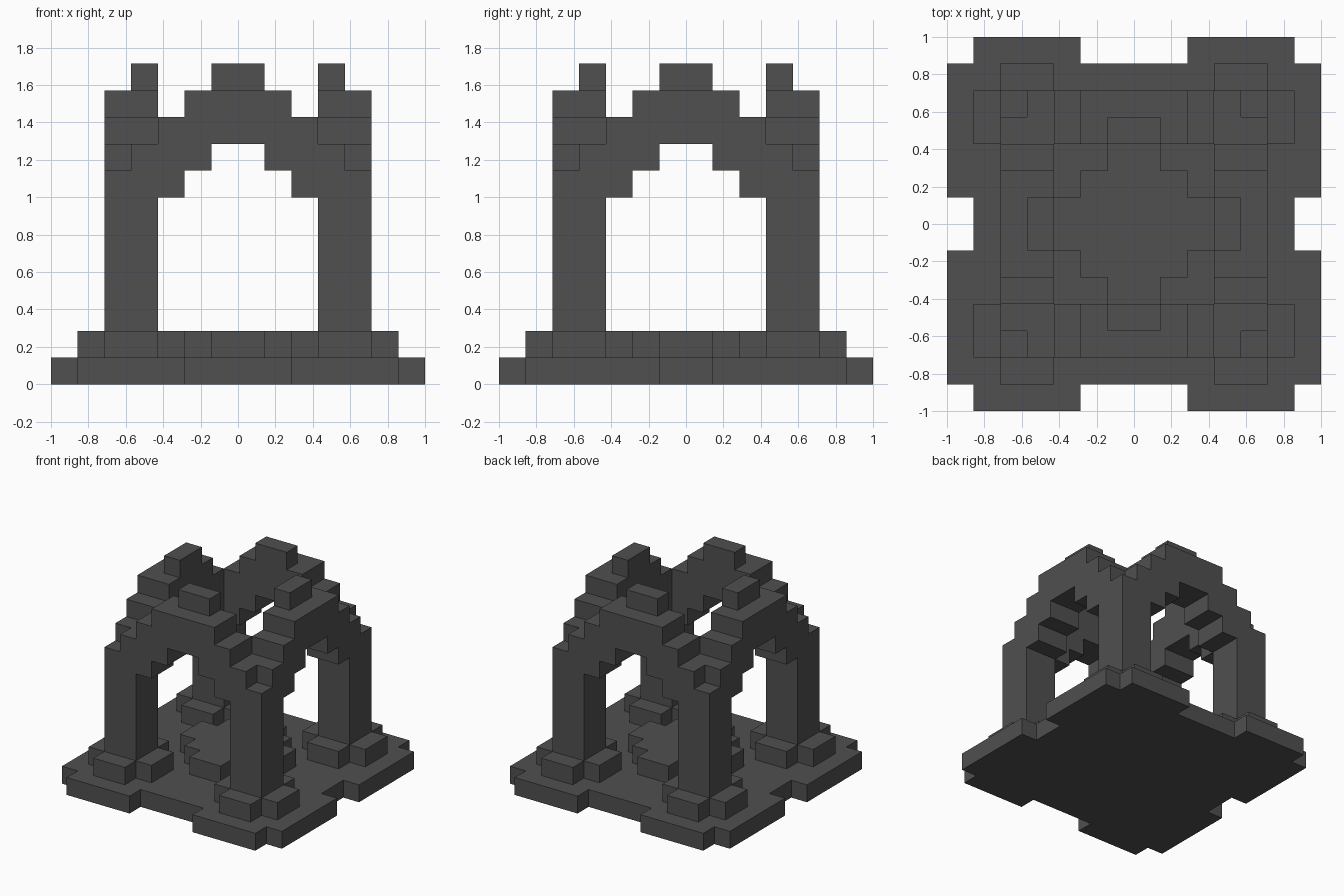
import bpy, bmesh, math
from mathutils import Matrix, Vector

U = 1 / 7  # size of one block

cube = bpy.data.objects.get("Cube")
if cube:
    bpy.data.objects.remove(cube, do_unlink=True)

stone = bpy.data.materials.new("dark_grey_stone")
stone.use_nodes = True
colour = (0.08, 0.08, 0.08, 1)
stone.diffuse_color = colour
bsdf = next(n for n in stone.node_tree.nodes if n.type == 'BSDF_PRINCIPLED')
bsdf.inputs["Base Color"].default_value = colour


def prism(name, outline, low, high, place=Matrix(), upright=False):
    """Extrude an outline (in blocks) along z, or along y when upright."""
    bm = bmesh.new()
    to_3d = (lambda a, b: (a, low, b)) if upright else (lambda a, b: (a, b, low))
    face = bm.faces.new([bm.verts.new(to_3d(a, b)) for a, b in outline])
    depth = Vector((0, high - low, 0)) if upright else Vector((0, 0, high - low))
    top = bmesh.ops.extrude_face_region(bm, geom=[face], use_keep_orig=True)
    bmesh.ops.translate(bm, vec=depth,
                        verts=[v for v in top["geom"] if isinstance(v, bmesh.types.BMVert)])
    bm.transform(Matrix.Scale(U, 4) @ place)
    bmesh.ops.recalc_face_normals(bm, faces=bm.faces)
    mesh = bpy.data.meshes.new(name)
    bm.to_mesh(mesh)
    bm.free()
    mesh.materials.append(stone)
    obj = bpy.data.objects.new(name, mesh)
    bpy.context.collection.objects.link(obj)
    return obj


def mirror_x(half):
    return half + [(-a, b) for a, b in reversed(half)]


def mirror_xy(quarter):
    half = mirror_x(quarter)
    return half + [(a, -b) for a, b in reversed(half)]


def rect(x0, y0, x1, y1):
    return [(x0, y0), (x1, y0), (x1, y1), (x0, y1)]


# Notched floor slab and the stepped dais in its middle
prism("base_slab", mirror_xy([(6, 1), (7, 1), (7, 6), (6, 6), (6, 7), (2, 7), (2, 6)]), 0, 1)
prism("centre_dais", mirror_xy([(3, 1), (2, 1), (2, 2), (1, 2), (1, 3)]), 1, 2)

# Four corners: cross-shaped foot, pillar and L-shaped cap
foot = mirror_xy([(2, 1), (1, 1), (1, 2)])
cap = [(3, 3), (5, 3), (5, 4), (4, 4), (4, 5), (3, 5)]
corners = ["back_left", "back_right", "front_right", "front_left"]
for i, corner in enumerate(corners):
    turn = Matrix.Rotation(i * math.pi / 2, 4, 'Z')
    prism(corner + "_foot", foot, 1, 2, turn @ Matrix.Translation((4, 4, 0)))
    prism(corner + "_pillar", rect(3, 3, 5, 5), 2, 8, turn)
    prism(corner + "_cap", cap, 8, 9, turn)

# Four stepped arches, each with a keystone on its inner half
arch = mirror_x([(1, 9), (1, 8), (2, 8), (2, 7), (3, 7), (3, 10), (2, 10), (2, 11)])
for i, side in enumerate(["back", "right", "front", "left"]):
    turn = Matrix.Rotation(i * math.pi / 2, 4, 'Z')
    prism(side + "_arch", arch, 3, 5, turn, upright=True)
    prism(side + "_keystone", rect(-1, 3, 1, 4), 11, 12, turn)
